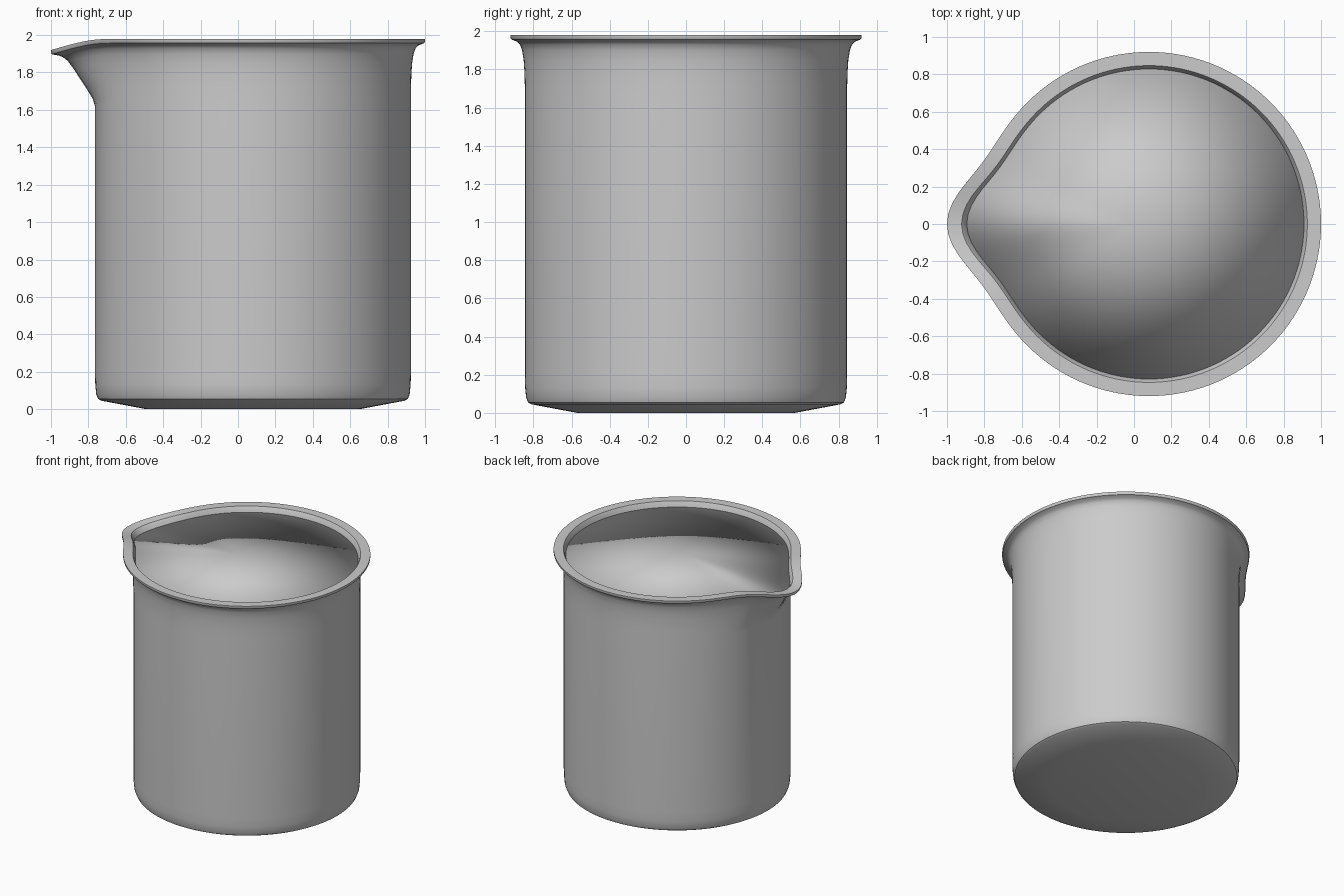
import bpy, bmesh, math

if "Cube" in bpy.data.objects:
    bpy.data.objects.remove(bpy.data.objects["Cube"])

N = 120            # segments around
CX = 0.08          # axis of the round body (the spout pulls the bounds to -x)

grey = bpy.data.materials.new("plain_grey")
grey.diffuse_color = (0.6, 0.6, 0.6, 1)
grey.use_nodes = True
grey.node_tree.nodes["Principled BSDF"].inputs["Base Color"].default_value = grey.diffuse_color


def spout(a):
    """Bump strength around the rim: 1 at the -x tip, fading to 0."""
    d = math.degrees(abs(math.pi - a))
    return math.exp(-0.5 * (d / 11.0) ** 2)


def add_rings(bm, profile):
    """Lathe rows of (radius, height, spout push, spout drop)."""
    rings = []
    for r, z, push, drop in profile:
        ring = []
        for j in range(N):
            a = 2 * math.pi * j / N
            g = spout(a)
            rr = r + push * g
            ring.append(bm.verts.new((CX + rr * math.cos(a), rr * math.sin(a), z - drop * g)))
        rings.append(ring)
    for lo, hi in zip(rings, rings[1:]):
        for j in range(N):
            k = (j + 1) % N
            bm.faces.new((lo[j], lo[k], hi[k], hi[j]))
    return rings


def finish(bm, name, angle=None):
    me = bpy.data.meshes.new(name)
    bm.to_mesh(me)
    bm.free()
    ob = bpy.data.objects.new(name, me)
    bpy.context.collection.objects.link(ob)
    me.materials.append(grey)
    bpy.ops.object.select_all(action='DESELECT')
    ob.select_set(True)
    bpy.context.view_layer.objects.active = ob
    if angle is None:
        bpy.ops.object.shade_smooth()
    else:
        bpy.ops.object.shade_smooth_by_angle(angle=math.radians(angle))
    return ob


# beaker wall: chamfered base, straight side, flared rim with pouring spout
bm = bmesh.new()
rings = add_rings(bm, [
    (0.57, 0.0, 0, 0), (0.81, 0.045, 0, 0), (0.828, 0.055, 0, 0),
    (0.838, 0.08, 0, 0), (0.843, 0.13, 0, 0), (0.845, 0.2, 0, 0),
    (0.845, 1.62, 0, 0), (0.845, 1.66, 0.012, 0), (0.845, 1.72, 0.042, 0.01),
    (0.847, 1.79, 0.08, 0.02), (0.851, 1.85, 0.108, 0.03),
    (0.859, 1.90, 0.13, 0.04), (0.870, 1.93, 0.143, 0.05),
    (0.885, 1.945, 0.15, 0.055), (0.915, 1.957, 0.16, 0.06),
    (0.92, 1.965, 0.16, 0.06), (0.92, 1.98, 0.16, 0.06),
    (0.847, 1.98, 0.155, 0.06), (0.838, 1.965, 0.15, 0.06),
    (0.828, 1.935, 0.145, 0.06)])
bm.faces.new(list(reversed(rings[0])))
finish(bm, "beaker_body", 35)

# surface closing the opening just under the rim; the hidden skirt rounds its shading
bm = bmesh.new()
rings = add_rings(bm, [(0.70, 1.81, 0.08, 0.05), (0.83, 1.937, 0.145, 0.06)])
centre = bm.verts.new((0, 0, 1.96))
edge = rings[-1]
for j in range(N):
    bm.faces.new((edge[j], edge[(j + 1) % N], centre))
finish(bm, "inner_surface")
